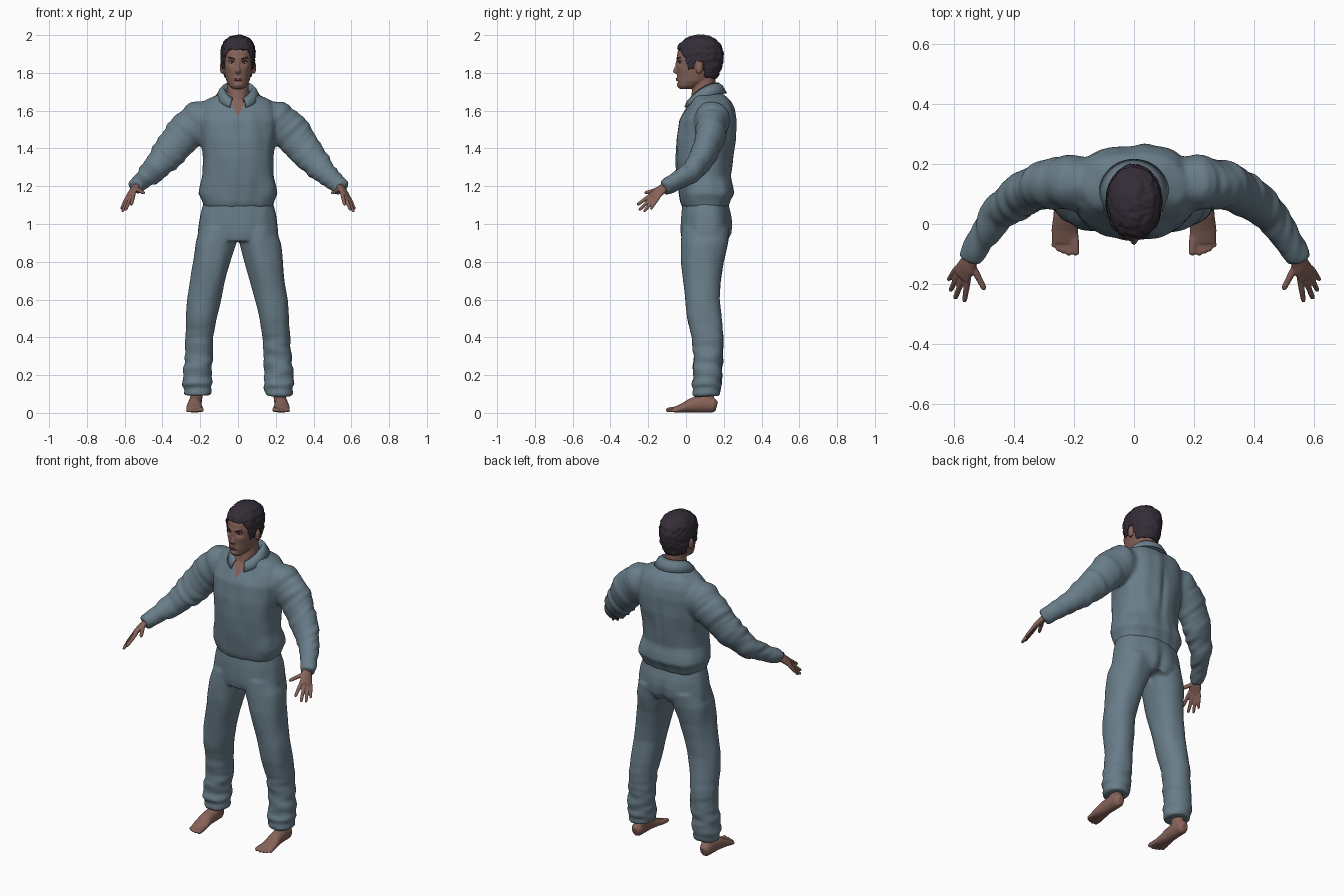
import bpy, bmesh, math
from mathutils import Vector, Matrix, noise
from mathutils.bvhtree import BVHTree

if "Cube" in bpy.data.objects:
    bpy.data.objects.remove(bpy.data.objects["Cube"])

X, Y, Z = Vector((1, 0, 0)), Vector((0, 1, 0)), Vector((0, 0, 1))


def material(name, r, g, b):
    m = bpy.data.materials.new(name)
    m.use_nodes = True
    m.diffuse_color = (r, g, b, 1)
    bsdf = m.node_tree.nodes["Principled BSDF"]
    bsdf.inputs["Base Color"].default_value = (r, g, b, 1)
    bsdf.inputs["Roughness"].default_value = 0.8
    return m


cloth = material("blue cloth", 0.14, 0.205, 0.25)
skin = material("brown skin", 0.24, 0.125, 0.1)
hair_dark = material("dark hair", 0.035, 0.026, 0.038)
lip_tone = material("lip", 0.19, 0.08, 0.07)
eye_white = material("eye white", 0.4, 0.35, 0.32)


def loft(bm, rows, ref=X, flat=False, power=1.0, n=28):
    """Skin closed rings (x, y, z, half width along ref, half depth)."""
    pts, rings = [Vector(r[:3]) for r in rows], []
    for i, (p, r) in enumerate(zip(pts, rows)):
        t = Z if flat else (pts[min(i + 1, len(pts) - 1)] - pts[max(i - 1, 0)]).normalized()
        u = (ref - t * ref.dot(t)).normalized()
        v = t.cross(u)
        ring = []
        for k in range(n):
            c, s = math.cos(math.tau * k / n), math.sin(math.tau * k / n)
            c, s = (math.copysign(abs(w) ** power, w) for w in (c, s))
            ring.append(bm.verts.new(p + u * c * r[3] + v * s * r[4]))
        rings.append(ring)
    for a, b in zip(rings, rings[1:]):
        for k in range(n):
            bm.faces.new((a[k], a[k - 1], b[k - 1], b[k]))
    bm.faces.new(rings[0])
    bm.faces.new(rings[-1])


def slab(z, cx, half, front, back):
    return (cx, (front + back) / 2, z, half, (back - front) / 2)


def digit(bm, base, tip, r):
    a, b = Vector(base), Vector(tip)
    steps = ((0, 1), (0.45, 1), (0.6, 0.92), (0.88, 0.85), (0.97, 0.6), (1, 0.25))
    loft(bm, [(*a.lerp(b, t), r * k, r * k) for t, k in steps], n=12)


def ball(bm, centre, radii):
    m = Matrix.Translation(centre) @ Matrix.Diagonal((*radii, 1))
    bmesh.ops.create_uvsphere(bm, u_segments=20, v_segments=12, radius=1, matrix=m)


def mirror(bm):
    for v in bmesh.ops.duplicate(bm, geom=bm.verts[:] + bm.edges[:] + bm.faces[:])["geom"]:
        if isinstance(v, bmesh.types.BMVert):
            v.co.x *= -1


def finish(name, bm, mats, voxel=0, smooth=0):
    """Make the object; fuse overlapping volumes when a voxel size is given."""
    bmesh.ops.recalc_face_normals(bm, faces=bm.faces)
    ob = bpy.data.objects.new(name, bpy.data.meshes.new(name))
    bm.to_mesh(ob.data)
    bm.free()
    bpy.context.collection.objects.link(ob)
    if voxel:
        mod = ob.modifiers.new("fuse", "REMESH")
        mod.mode, mod.voxel_size = "VOXEL", voxel
        mod = ob.modifiers.new("soften", "SMOOTH")
        mod.factor, mod.iterations = 0.5, smooth
        dg = bpy.context.evaluated_depsgraph_get()
        mesh = bpy.data.meshes.new_from_object(ob.evaluated_get(dg))
        ob.modifiers.clear()
        ob.data = mesh
    ob.data.materials.clear()
    for m in mats:
        ob.data.materials.append(m)
    ob.data.shade_smooth()
    return ob


def push(ob, amount):
    """Move every vertex along its normal by amount(position)."""
    moves = [v.normal * amount(v.co) for v in ob.data.vertices]
    for v, d in zip(ob.data.vertices, moves):
        v.co += d
    ob.data.update()


def bump(dx, dz, sx, sz):
    return math.exp(-(dx / sx) ** 2 - (dz / sz) ** 2)


# Shirt: sleeves and body fused
bm = bmesh.new()
loft(bm, [(.12, .135, 1.56, .085, .09), (.2, .14, 1.55, .095, .11), (.29, .13, 1.475, .08, .102),
          (.375, .095, 1.365, .07, .088), (.455, .03, 1.275, .056, .064),
          (.53, -.085, 1.21, .043, .047), (.548, -.118, 1.193, .038, .042)], ref=Y)
mirror(bm)
body = [(1.09, .18, -.02, .225), (1.12, .19, -.03, .235), (1.16, .21, -.035, .255), (1.2, .203, -.04, .25),
        (1.25, .188, -.047, .238), (1.35, .187, -.055, .25), (1.45, .198, -.052, .265), (1.55, .21, -.035, .265),
        (1.61, .2, 0, .255), (1.655, .17, .025, .235), (1.685, .11, .04, .205), (1.7, .07, .05, .18)]
loft(bm, [slab(z, 0, h, f, b) for z, h, f, b in body], flat=True, power=.85, n=40)
shirt = finish("shirt", bm, [cloth, skin], .0095, 5)


def shirt_folds(p):
    ax = abs(p.x)
    drape = noise.noise(Vector((p.x * 15, p.y * 15, p.z * 5)))
    sleeve = noise.noise(Vector(((ax - p.z) * 24, p.y * 8, p.x)))
    w = min(max((ax - .18) / .1, 0), 1)
    spine = bump(p.x, p.z - 1.4, .018, .14) * (p.y > .15)
    return .008 * (drape * (1 - w) + sleeve * w) - .01 * spine


push(shirt, shirt_folds)

# Open neck: cut the V edges cleanly and colour the faces inside
bm = bmesh.new()
bm.from_mesh(shirt.data)
tip = Vector((0, 0, 1.57))
for s in (1, -1):
    bmesh.ops.bisect_plane(bm, geom=bm.verts[:] + bm.edges[:] + bm.faces[:],
                           plane_co=tip, plane_no=(s, 0, -.5))
for f in bm.faces:
    c = f.calc_center_median()
    f.material_index = int(c.y < .1 and abs(c.x) < (c.z - tip.z) * .5)
bm.to_mesh(shirt.data)
bm.free()

# Collar: folded strip round the neck, open at the front
bm = bmesh.new()
strip = []
for i in range(33):
    a = .38 + (math.tau - .76) * i / 32
    s, c = math.sin(a), math.cos(a)
    f = ((1 + c) / 2) ** 2
    strip.append([bm.verts.new(p) for p in (
        (.07 * s, .095 - .07 * c, 1.69 - .075 * f), (.078 * s, .095 - .078 * c, 1.745 - .085 * f),
        (.094 * s, .097 - .094 * c, 1.73 - .085 * f), (.114 * s, .1 - .113 * c, 1.692 - .08 * f))])
for a, b in zip(strip, strip[1:]):
    for k in range(3):
        bm.faces.new((a[k], b[k], b[k + 1], a[k + 1]))
collar = finish("collar", bm, [cloth])
mod = collar.modifiers.new("thickness", "SOLIDIFY")
mod.thickness, mod.offset = .009, 0

# Trousers: legs and hips fused
bm = bmesh.new()
leg = [(.98, .1, .1, -.02, .235), (.9, .117, .11, -.025, .225), (.8, .138, .1, -.025, .2), (.7, .158, .093, -.018, .185),
       (.6, .178, .088, -.005, .178), (.5, .194, .08, .008, .188), (.4, .205, .075, .03, .198), (.3, .208, .073, .04, .196),
       (.2, .215, .076, .04, .19), (.15, .217, .082, .03, .186), (.12, .216, .074, .038, .18), (.095, .215, .07, .04, .178)]
loft(bm, [slab(*r) for r in leg], flat=True, power=.95)
mirror(bm)
hips = [(1.15, .17, -.015, .215), (1.05, .2, -.025, .238), (1, .209, -.027, .243), (.95, .216, -.027, .24), (.91, .2, -.02, .22)]
loft(bm, [slab(z, 0, h, f, b) for z, h, f, b in hips], flat=True, power=.9, n=40)
trousers = finish("trousers", bm, [cloth], .0095, 4)


def trouser_folds(p):
    drape = noise.noise(Vector((p.x * 13, p.y * 13, p.z * 5)))
    rings = noise.noise(Vector((p.x * 9, p.y * 9, p.z * 26)))
    w = min(max((.5 - p.z) / .35, 0), 1)
    seat = bump(p.x, p.z - .93, .025, .08) * (p.y > .12)
    return .007 * drape * (1 - w) + .012 * rings * w - .014 * seat


push(trousers, trouser_folds)

# Feet: heel to ball, ankle, five toes
bm = bmesh.new()
loft(bm, [(.228, .163, .035, .018, .026), (.228, .145, .04, .033, .039), (.228, .09, .047, .036, .046),
          (.23, .03, .04, .038, .039), (.23, -.02, .025, .045, .024), (.229, -.062, .015, .043, .014)])
loft(bm, [slab(.03, .225, .03, .07, .15), slab(.15, .215, .036, .065, .145)], flat=True)
for x, y, r in ((.193, -.105, .015), (.216, -.106, .0115), (.235, -.1, .011), (.252, -.092, .0105), (.268, -.078, .01)):
    digit(bm, (x * .8 + .046, -.03, r + .006), (x, y, r), r)
mirror(bm)
finish("feet", bm, [skin], .005, 2)

# Hands: palm, four fingers and thumb
bm = bmesh.new()
across = Vector((.047, .045, -.03))
loft(bm, [(.525, -.085, 1.215, .024, .02), (.54, -.112, 1.197, .026, .019), (.557, -.142, 1.173, .034, .017),
          (.573, -.168, 1.148, .036, .013), (.577, -.175, 1.142, .03, .008)], ref=across, n=20)
for base, end, r in (((.552, -.18, 1.158), (.565, -.26, 1.1), .0105), ((.565, -.168, 1.15), (.596, -.25, 1.072), .0105),
                     ((.579, -.156, 1.145), (.612, -.224, 1.064), .01), ((.59, -.145, 1.14), (.619, -.188, 1.077), .009),
                     ((.543, -.13, 1.188), (.496, -.22, 1.163), .0115)):
    digit(bm, base, end, r)
mirror(bm)
finish("hands", bm, [skin], .004, 2)

# Head and neck with sculpted face
bm = bmesh.new()
loft(bm, [slab(1.6, 0, .07, .015, .17), slab(1.66, 0, .06, .025, .158), slab(1.73, 0, .056, .035, .155), slab(1.79, 0, .055, .04, .155)], flat=True)
skull = [(1.715, .026, -.034, .02), (1.73, .045, -.043, .07), (1.755, .06, -.046, .13), (1.79, .07, -.048, .165),
         (1.83, .078, -.05, .18), (1.87, .082, -.05, .188), (1.91, .083, -.045, .189), (1.945, .077, -.03, .178),
         (1.97, .06, -.005, .152), (1.985, .038, .025, .12), (1.992, .015, .05, .09)]
loft(bm, [slab(z, 0, h, f, b) for z, h, f, b in skull], flat=True, power=.94, n=40)
for s in (1, -1):
    ball(bm, (s * .084, .07, 1.828), (.013, .019, .034))
loft(bm, [slab(1.872, 0, .007, -.052, 0), slab(1.83, 0, .011, -.06, 0),
          slab(1.808, 0, .018, -.071, 0), slab(1.796, 0, .015, -.06, 0)], flat=True, n=16)
head = finish("head_and_neck", bm, [skin], .005, 3)
features = ((.034, 1.855, .016, .012, .01), (.03, 1.878, .025, .008, -.004), (.045, 1.825, .014, .014, -.004),
            (.0, 1.766, .022, .007, -.006), (.0, 1.734, .016, .012, -.005), (.0, 1.752, .02, .006, .004))
for v in head.data.vertices:
    if v.co.y < .03 and v.co.z > 1.7:
        v.co.y += sum(d * bump(abs(v.co.x) - x, v.co.z - z, sx, sz) for x, z, sx, sz, d in features)
head.data.update()

# Face details laid on the skin
face = bmesh.new()
face.from_mesh(head.data)
tree = BVHTree.FromBMesh(face)
face.free()


def on_face(x, z):
    return tree.ray_cast(Vector((x, -1, z)), Y)[0]


details = {"eyes": (eye_white, [(.034, 1.855, .013, .0055)]), "irises": (hair_dark, [(.033, 1.855, .0055, .0055)]),
           "eyebrows": (hair_dark, [(.022 + .006 * i, 1.875 + .0016 * i, .008, .0035) for i in range(5)]),
           "eyelashes": (hair_dark, [(.024 + .005 * i, 1.86 + .0015 * (i % 4 > 0), .005, .002) for i in range(5)]),
           "lips": (lip_tone, [(.007, 1.77, .015, .004), (.006, 1.762, .015, .0045)])}
for name, (mat, spots) in details.items():
    bm = bmesh.new()
    depth = .0045 if name == "irises" else .003
    for x, z, rx, rz in spots:
        for s in (1, -1):
            ball(bm, on_face(s * x, z), (rx, depth, rz))
    finish(name, bm, [mat])

# Hair: shell lifted off the scalp above the hairline
line = ((-.1, 1.925), (-.025, 1.922), (0, 1.875), (.015, 1.82), (.04, 1.825), (.055, 1.868), (.088, 1.86), (.1, 1.78), (.3, 1.75))


def hairline(y):
    for (a, p), (b, q) in zip(line, line[1:]):
        if y <= b:
            return p + (q - p) * (y - a) / (b - a)


bm = bmesh.new()
bm.from_mesh(head.data)
bald = [f for f in bm.faces if f.calc_center_median().z < hairline(f.calc_center_median().y)]
bmesh.ops.delete(bm, geom=bald, context="FACES")
hair = finish("hair", bm, [hair_dark])
push(hair, lambda p: .009 + .005 * noise.noise(Vector((p.x * 45, p.y * 25, p.z * 45)))
     + .003 * noise.noise(p * 110))
mod = hair.modifiers.new("thickness", "SOLIDIFY")
mod.thickness, mod.offset = .012, -1
